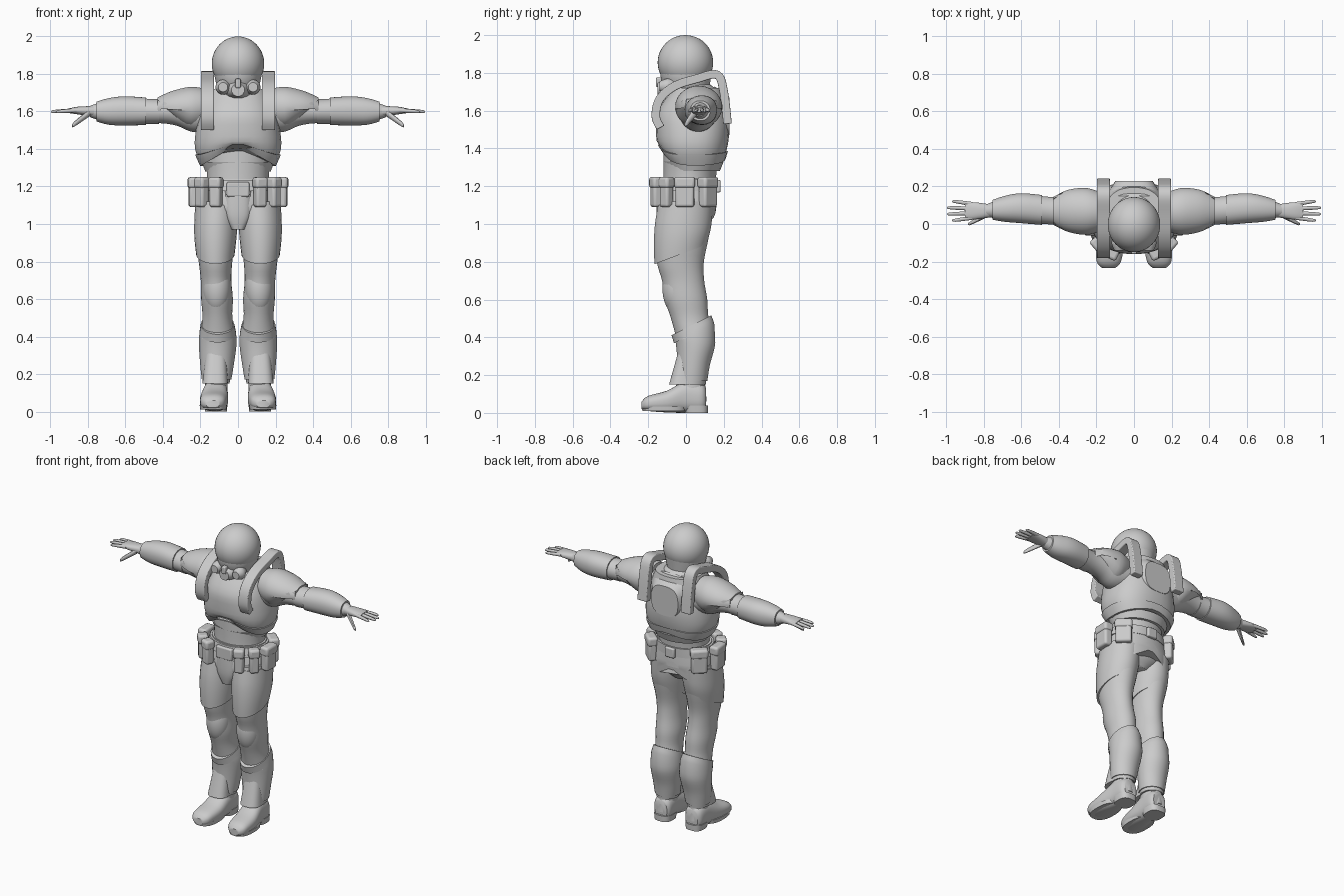
import bpy, bmesh, math
from mathutils import Vector, Matrix

cube = bpy.data.objects.get("Cube")
if cube:
    bpy.data.objects.remove(cube)

SHADE = 0.6
grey = bpy.data.materials.new("plain_grey")
grey.use_nodes = True
grey.diffuse_color = (SHADE, SHADE, SHADE, 1)
grey.node_tree.nodes["Principled BSDF"].inputs["Base Color"].default_value = grey.diffuse_color


def finish(name, bm, mirror=False, bevel=0):
    bmesh.ops.recalc_face_normals(bm, faces=bm.faces)
    mesh = bpy.data.meshes.new(name)
    bm.to_mesh(mesh)
    bm.free()
    mesh.materials.append(grey)
    ob = bpy.data.objects.new(name, mesh)
    bpy.context.collection.objects.link(ob)
    bpy.ops.object.select_all(action='DESELECT')
    bpy.context.view_layer.objects.active = ob
    ob.select_set(True)
    bpy.ops.object.shade_smooth_by_angle(angle=math.radians(40))
    if bevel:
        mod = ob.modifiers.new("soft_edges", 'BEVEL')
        mod.width, mod.segments = bevel, 3
    if mirror:
        ob.modifiers.new("other_side", 'MIRROR')


def spline(rows, steps):
    """Smooth interpolation through rows of numbers."""
    out = []
    last = len(rows) - 1
    for i in range(last):
        near = (rows[max(i - 1, 0)], rows[i], rows[i + 1], rows[min(i + 2, last)])
        for s in range(steps):
            t = s / steps
            out.append([q + t / 2 * (r - p + t * (2 * p - 5 * q + 4 * r - w + t * (3 * (q - r) + w - p)))
                        for p, q, r, w in zip(*near)])
    return out + [list(rows[-1])]


def skin(bm, rings):
    count = len(rings[0])
    for low, high in zip(rings, rings[1:]):
        for k in range(count):
            j = (k + 1) % count
            bm.faces.new((low[k], low[j], high[j], high[k]))
    bm.faces.new(rings[0])
    bm.faces.new(rings[-1])


def loft(name, axis, rows, mirror=False, power=1, warp=None, sides=32, steps=4):
    """Rows hold the position on the axis, two centre coordinates and two radii."""
    bm = bmesh.new()
    rings = []
    for t, ca, cb, ra, rb in spline(rows, steps):
        ring = []
        for k in range(sides):
            turn = math.tau * (k + 0.5) / sides
            c, s = math.cos(turn), math.sin(turn)
            a = ca + ra * math.copysign(abs(c) ** power, c)
            b = cb + rb * math.copysign(abs(s) ** power, s)
            co = Vector({'x': (t, a, b), 'y': (a, t, b), 'z': (a, b, t)}[axis])
            ring.append(bm.verts.new(warp(co) if warp else co))
        rings.append(ring)
    skin(bm, rings)
    finish(name, bm, mirror, 0)


def armour(name, axis, rows, low, high, grow, **options):
    """A shell that follows a stretch of a body part at a small distance."""
    dense = spline(rows, 8)
    count = 12
    shell = []
    for i in range(count + 1):
        t = low + (high - low) * i / count
        for a, b in zip(dense, dense[1:]):
            if a[0] <= t <= b[0]:
                mix = (t - a[0]) / (b[0] - a[0])
                _, ca, cb, ra, rb = [p + (q - p) * mix for p, q in zip(a, b)]
                shell.append((t, ca, cb, ra + grow, rb + grow))
                break
    loft(name, axis, shell, steps=1, **options)


def ball(name, loc, radii, mirror=False):
    bm = bmesh.new()
    place = Matrix.Translation(loc) @ Matrix.Diagonal((*radii, 1))
    bmesh.ops.create_uvsphere(bm, u_segments=40, v_segments=24, radius=1, matrix=place)
    finish(name, bm, mirror)


def box(name, loc, size, turn=0, mirror=False):
    bm = bmesh.new()
    place = Matrix.Translation(loc) @ Matrix.Rotation(turn, 4, 'Z') @ Matrix.Diagonal((*size, 1))
    bmesh.ops.create_cube(bm, size=1, matrix=place)
    finish(name, bm, mirror, min(size) / 4)


def ribbon(name, path, x, width, thick):
    """Flat strap swept along a path in the side plane."""
    pts = [Vector(p) for p in spline(path, 5)]
    bm = bmesh.new()
    rings = []
    for i, p in enumerate(pts):
        tangent = (pts[min(i + 1, len(pts) - 1)] - pts[max(i - 1, 0)]).normalized()
        off = Vector((-tangent.y, tangent.x)) * thick / 2
        rings.append([bm.verts.new((x + across * width / 2, *(p + out * off)))
                      for across, out in ((-1, -1), (1, -1), (1, 1), (-1, 1))])
    skin(bm, rings)
    finish(name, bm, True, thick / 5)


# Rules that shape the hems of the armour
def arch(co):
    drop = max(0, 1.44 - co.z)
    co.z += drop * max(0, 1 - abs(co.x) / .2) * (.9 if co.y < 0 else .3)
    return co

def notch(co):
    if co.z < 1.1 and co.y > 0:
        co.z += max(0, .07 - abs(co.x) * .6)
    return co

def thigh_hem(co):
    co.z += co.y * max(0, 1 - co.z) * 2.5
    return co

def calf_hem(co):
    if co.z > .4:
        co.z += (co.y - .04) / 2
    return co

def pad_hem(co):
    if co.z < 1.6:
        co.z += max(0, co.x - .26) * .4
    return co


# Head, mask and neck
ball("helmet", (0, -.003, 1.855), (.14, .147, .145))
loft("jaw", 'z', [(1.67, 0, .02, .085, .1), (1.76, 0, 0, .12, .13), (1.84, 0, 0, .13, .14)])
loft("neck", 'z', [(1.6, 0, .06, .13, .13), (1.7, 0, .05, .12, .12), (1.75, 0, .02, .09, .09)])
loft("mask_muzzle", 'y', [(-.06, 0, 1.72, .09, .06), (-.15, 0, 1.715, .035, .035)], sides=12)
loft("mask_filter", 'y', [(-.06, .075, 1.735, .03, .03), (-.1, .08, 1.73, .04, .04),
                          (-.14, .08, 1.73, .025, .025)], mirror=True)
box("mask_ridge", (0, -.14, 1.75), (.03, .04, .05))

# Torso
CHEST = [(1.3, 0, .04, .19, .16), (1.4, 0, .035, .23, .185), (1.5, 0, .035, .225, .195),
         (1.6, 0, .035, .2, .185), (1.72, 0, .065, .15, .13)]
loft("abdomen", 'z', [(1.15, 0, .015, .18, .14), (1.25, 0, .02, .165, .14), (1.45, 0, .03, .19, .15)])
armour("cuirass", 'z', CHEST, 1.34, 1.72, 0, power=.85, warp=arch)
armour("rim_band", 'z', CHEST, 1.31, 1.37, .008, power=.85, warp=arch)
loft("lower_back_band", 'z', [(1.28, 0, .04, .175, .14), (1.33, 0, .04, .195, .16)])
loft("upper_back_plate", 'y', [(.15, 0, 1.6, .15, .13), (.23, 0, 1.57, .1, .1)], power=.7)
ribbon("shoulder_strap", [(-.135, 1.51), (-.16, 1.57), (-.14, 1.66), (-.06, 1.73), (.06, 1.77),
                          (.165, 1.79), (.2, 1.7), (.22, 1.53)], .163, .07, .045)

# Hips and belt
HIPS = [(.99, 0, -.01, .07, .1), (1.04, 0, 0, .17, .135), (1.1, 0, 0, .215, .15), (1.24, 0, .015, .18, .14)]
loft("hips", 'z', HIPS)
loft("back_skirt", 'z', [(1.02, 0, .045, .2, .115), (1.1, 0, .04, .21, .125), (1.2, 0, .03, .195, .13)], warp=notch)
armour("belt", 'z', HIPS, 1.175, 1.235, .012)
box("buckle", (0, -.14, 1.185), (.12, .035, .08))
box("back_box", (0, .168, 1.2), (.07, .03, .065))
loft("groin_plate", 'z', [(.97, 0, -.09, .035, .05), (1.05, 0, -.085, .075, .07), (1.18, 0, -.08, .078, .075)],
     power=.7)

# Pouches set around the belt
REACH, DEPTH = .235, .18
for label, degrees, width in (("inner_front", -60, .06), ("outer_front", -35, .06),
                              ("side", -2, .1), ("rear", 40, .1)):
    c, s = math.cos(math.radians(degrees)), math.sin(math.radians(degrees))
    facing = math.atan2(s / DEPTH, c / REACH)
    spot = Vector((REACH * c, DEPTH * s, 1.17))
    box(label + "_pouch", spot, (.055, width, .16), facing, True)
    box(label + "_pouch_flap", spot + Vector((0, 0, .05)), (.065, width + .01, .06), facing, True)

# Legs with thigh, knee, calf and shin armour
LEG = [(.15, .115, .03, .07, .075), (.25, .112, .04, .084, .08), (.38, .108, .05, .095, .1),
       (.5, .11, .02, .08, .1), (.6, .112, 0, .085, .113), (.7, .117, -.015, .082, .112),
       (.8, .12, -.03, .09, .125), (.95, .12, -.02, .108, .144), (1.12, .112, 0, .11, .14)]
loft("leg", 'z', LEG, mirror=True)
armour("thigh_plate", 'z', LEG, .85, 1.1, .006, mirror=True, warp=thigh_hem)
ball("knee_plate", (.113, -.045, .66), (.075, .08, .14), True)
armour("calf_plate", 'z', LEG, .17, .47, .006, mirror=True, warp=calf_hem)
loft("shin_guard", 'z', [(.15, .122, -.02, .068, .07), (.31, .118, .01, .056, .055)], mirror=True, power=.75)

# Boots
loft("boot", 'y', [(-.235, .135, .04, .035, .02), (-.2, .134, .05, .065, .04), (-.1, .128, .06, .075, .058),
                   (0, .12, .085, .066, .085), (.08, .117, .08, .062, .078), (.105, .115, .075, .045, .06)],
     mirror=True, power=.8)
loft("boot_shaft", 'z', [(.06, .118, .025, .062, .085), (.17, .116, .025, .06, .075)], mirror=True)
loft("sole", 'z', [(.01, .132, -.115, .07, .115), (.035, .132, -.115, .073, .12)], mirror=True, power=.8)
loft("heel", 'z', [(0, .117, .055, .058, .062), (.04, .118, .05, .062, .068)], mirror=True, power=.7)

# Arms with shoulder, elbow and forearm armour
ARM = [(.12, .06, 1.59, .11, .1), (.24, .065, 1.59, .095, .1), (.33, .07, 1.6, .078, .075),
       (.43, .07, 1.6, .07, .062), (.6, .084, 1.603, .07, .068), (.7, .08, 1.6, .057, .059),
       (.79, .072, 1.6, .032, .03)]
loft("arm", 'x', ARM, mirror=True)
loft("shoulder_pad", 'x', [(.17, .065, 1.625, .1, .095), (.25, .067, 1.62, .125, .112),
                           (.35, .07, 1.62, .113, .09), (.43, .07, 1.62, .075, .055)], mirror=True, warp=pad_hem)
armour("elbow_guard", 'x', ARM, .42, .51, .004, mirror=True)
armour("forearm_guard", 'x', ARM, .49, .755, .01, mirror=True, power=.9)

# Hands
loft("palm", 'x', [(.75, .07, 1.6, .032, .03), (.85, .07, 1.605, .046, .021), (.9, .07, 1.604, .043, .013)],
     mirror=True, power=.85)
for i in range(4):
    spread = i - 1.5
    root, end = .07 + spread * .024, .07 + spread * .033
    tip = 1 - spread ** 2 * .013
    loft("finger_%d" % (i + 1), 'x', [(.86, root, 1.606, .012, .012), (tip - .02, end, 1.6, .009, .009),
                                      (tip, end, 1.597, .003, .003)], mirror=True, sides=10)
loft("thumb", 'x', [(.79, .05, 1.595, .018, .02), (.87, .005, 1.535, .01, .014), (.885, 0, 1.522, .004, .005)],
     mirror=True, sides=10)
